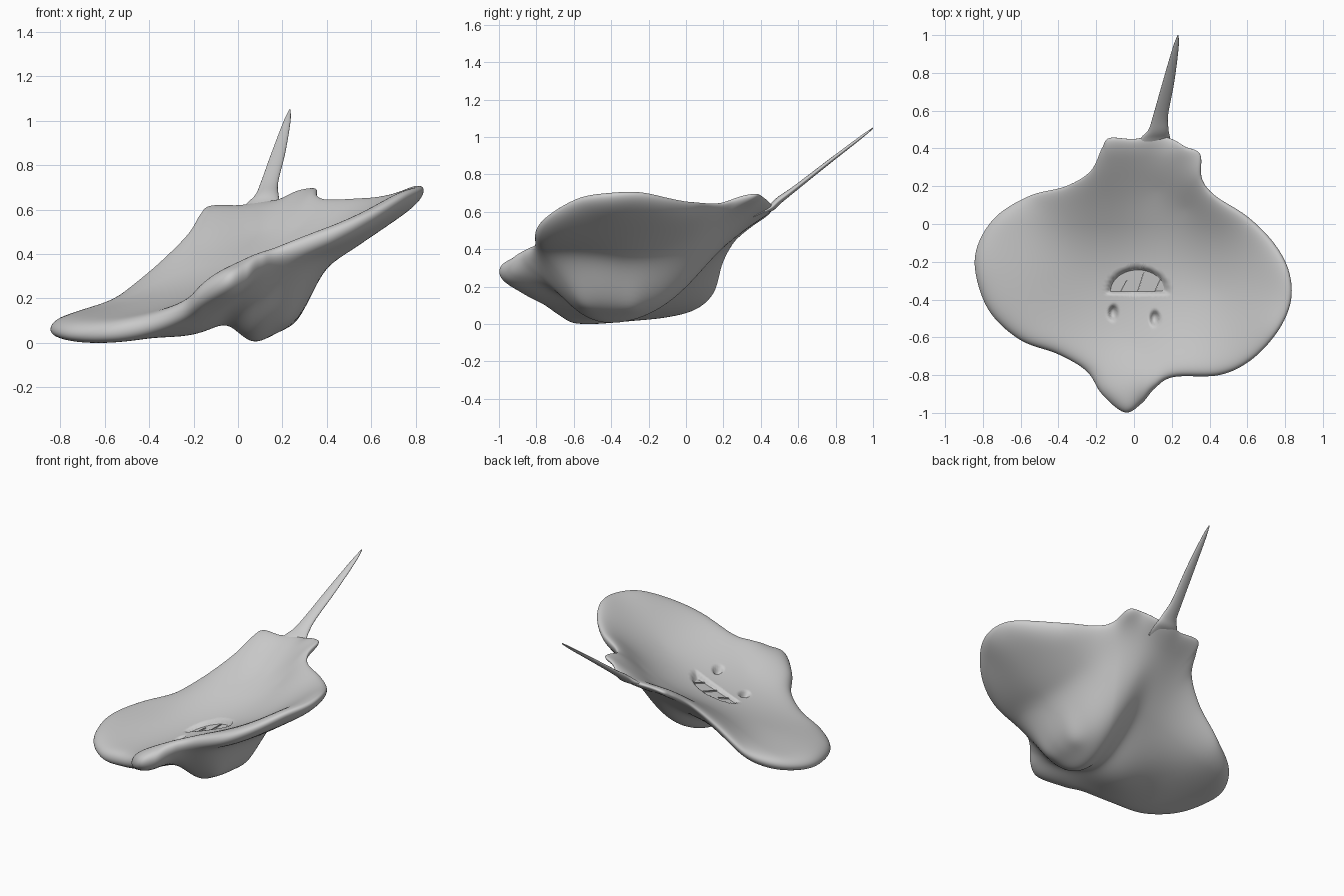
import bpy, bmesh, math

if "Cube" in bpy.data.objects:
    bpy.data.objects.remove(bpy.data.objects["Cube"])

# Rim of the fin disc: x, y, z, counter-clockwise from the snout
RIM = [(-.05, -.997, .295), (.04, -.95, .325), (.11, -.87, .38), (.21, -.81, .425), (.45, -.8, .515),
       (.62, -.72, .595), (.76, -.57, .675), (.83, -.41, .7), (.82, -.25, .705), (.74, -.1, .675),
       (.6, .04, .65), (.43, .15, .65), (.36, .24, .67), (.35, .37, .705), (.27, .41, .695),
       (.2, .45, .66), (.1, .47, .645), (0, .45, .63), (-.13, .455, .625), (-.17, .4, .59),
       (-.23, .28, .495), (-.36, .2, .36), (-.55, .15, .2), (-.73, .04, .125), (-.83, -.12, .09),
       (-.835, -.28, .075), (-.76, -.47, .06), (-.6, -.615, .062), (-.4, -.69, .1), (-.25, -.78, .165),
       (-.17, -.9, .235)]
# Middle of the disc
INNER = [(0, -.3, .25), (.27, .08, .485), (.12, .18, .475), (.42, -.35, .435), (-.45, -.25, .14),
         (0, -.65, .265)]
CX, CY = 0, -.3
STEPS, RINGS = 8, 72


def kernel(dx, dy):
    r2 = dx*dx + dy*dy
    return r2*math.log(r2) if r2 > 1e-12 else 0


def solve(m):
    """Gaussian elimination on an augmented matrix."""
    k = len(m)
    for c in range(k):
        p = max(range(c, k), key=lambda r: abs(m[r][c]))
        m[c], m[p] = m[p], m[c]
        for r in range(k):
            if r != c:
                f = m[r][c]/m[c][c]
                m[r] = [a - f*b for a, b in zip(m[r], m[c])]
    return [m[i][k]/m[i][i] for i in range(k)]


# Smooth thin-plate sheet through the rim and the inner points
PTS = RIM + INNER
rows = [[kernel(p[0]-q[0], p[1]-q[1]) for q in PTS] + [1, p[0], p[1], p[2]] for p in PTS]
for base in ([1]*len(PTS), [p[0] for p in PTS], [p[1] for p in PTS]):
    rows.append(base + [0]*4)
W = solve(rows)


def sheet(x, y):
    return W[-3] + W[-2]*x + W[-1]*y + sum(w*kernel(x-p[0], y-p[1]) for w, p in zip(W, PTS))


def spline(p0, p1, p2, p3, t):
    return tuple(.5 * (2*b + (c-a)*t + (2*a-5*b+4*c-d)*t*t + (3*b-a-3*c+d)*t**3)
                 for a, b, c, d in zip(p0, p1, p2, p3))


def smooth(a, b, v):
    t = max(0, min(1, (v-a)/(b-a)))
    return t*t*(3-2*t)


def bump(x, y, cx, cy, rx, ry, power=1):
    return math.exp(-(((x-cx)/rx)**2 + ((y-cy)/ry)**2)**power)


def point(edge, s, side):
    """Point on the upper (side 1) or lower (side -1) skin."""
    ex, ey, ez = edge
    x, y = CX + s*(ex-CX), CY + s*(ey-CY)
    z = sheet(x, y)
    inner = 1 - s**5
    half = .056 - .026*smooth(0, .35, y) + .022*bump(x, y, -.04, -.85, .15, .15)
    z += side*half*math.sqrt(max(0, 1-s**16))
    if side > 0:
        # mouth recess and nostril pits
        d = math.hypot((x-.02)/.16, (y+.36)/.13)
        z -= .04*(1-smooth(.85, 1.05, d))*smooth(-.375, -.35, y)
        for nx, ny in ((-.11, -.47), (.11, -.5)):
            z -= .04*bump(x, y, nx, ny, .022, .035, 2)
    else:
        # rounded back hump with a ridge running to the tail
        z -= .19*inner*bump(x, y, .17, -.42, .18, .33 if y < -.42 else .5, 1.8)
        z -= .06*inner*bump(x, y, -.16, -.4, .22, .25)
        for bx, by in ((.24, -.56), (.27, -.28)):
            z -= .015*bump(x, y, bx, by, .06, .07)
    return x, y, z


def finish(name, bm, shade=True):
    bmesh.ops.recalc_face_normals(bm, faces=bm.faces[:])
    me = bpy.data.meshes.new(name)
    for f in bm.faces:
        f.smooth = shade
    bm.to_mesh(me)
    bm.free()
    ob = bpy.data.objects.new(name, me)
    bpy.context.collection.objects.link(ob)
    return ob


def bridge(bm, a, b):
    for i in range(len(a)):
        j = (i+1) % len(a)
        bm.faces.new((a[i], a[j], b[j], b[i]))


# Fin disc with both skins sharing one rounded rim
n = len(RIM)
edge = [spline(RIM[i-1], RIM[i], RIM[(i+1) % n], RIM[(i+2) % n], k/STEPS)
        for i in range(n) for k in range(STEPS)]
bm = bmesh.new()
rim = [bm.verts.new(point(e, 1, 1)) for e in edge]
for side in (1, -1):
    outer = rim
    for r in range(RINGS-1, 0, -1):
        s = math.sin(r/RINGS*math.pi/2)
        ring = [bm.verts.new(point(e, s, side)) for e in edge]
        bridge(bm, outer, ring)
        outer = ring
    c = bm.verts.new(point(edge[0], 0, side))
    for i in range(len(outer)):
        bm.faces.new((outer[i], outer[(i+1) % len(outer)], c))
finish("ray_body", bm)

# Flat tapering tail: y, x, half width, z, half thickness
TAIL = [(.36, .105, .08, sheet(.105, .36), .006), (.42, .107, .085, sheet(.107, .42), .012),
        (.46, .115, .075, .645, .017), (.5, .13, .053, .682, .017), (.58, .142, .039, .742, .013),
        (.75, .182, .031, .875, .01), (.93, .22, .016, 1.013, .007), (1, .233, .003, 1.067, .003)]
bm = bmesh.new()
prev = None
for i in range(len(TAIL)-1):
    q = [TAIL[max(0, min(len(TAIL)-1, i+k))] for k in (-1, 0, 1, 2)]
    for k in range(6 if i < len(TAIL)-2 else 7):
        y, x, w, z, h = spline(*q, k/6)
        ring = []
        for j in range(20):
            a = j*math.tau/20
            ring.append(bm.verts.new((x + w*math.cos(a), y - .5*h*math.sin(a), z + h*math.sin(a))))
        if prev:
            bridge(bm, prev, ring)
        else:
            bm.faces.new(ring)
        prev = ring
bm.faces.new(prev)
finish("tail", bm)


# Flat tooth plate in the mouth, split by thin slanted ridges
def plate_z(x, y):
    return sheet(.02, -.3) + .032 + .32*(x-.02) + .13*(y+.3)


bm = bmesh.new()
arc = [(.02 + .145*math.cos(k*math.pi/16), -.358 + .115*math.sin(k*math.pi/16)) for k in range(17)]
face = bm.faces.new([bm.verts.new((x, y, plate_z(x, y))) for x, y in arc])
ext = bmesh.ops.extrude_face_region(bm, geom=[face])
for v in ext["geom"]:
    if isinstance(v, bmesh.types.BMVert):
        v.co.z -= .02
for x, h in ((-.07, .06), (.02, .1), (.11, .07)):
    top = [(x-.003, -.357), (x+.003, -.357), (x+.035, -.357+h), (x+.029, -.357+h)]
    rings = [[bm.verts.new((px, py, plate_z(px, py) + dz)) for px, py in top] for dz in (-.005, .008)]
    bridge(bm, *rings)
    bm.faces.new(rings[1])
finish("tooth_plate", bm, False)

# Rest on the ground plane
low = min(v.co.z for o in bpy.data.objects for v in o.data.vertices)
for o in bpy.data.objects:
    for v in o.data.vertices:
        v.co.z -= low
